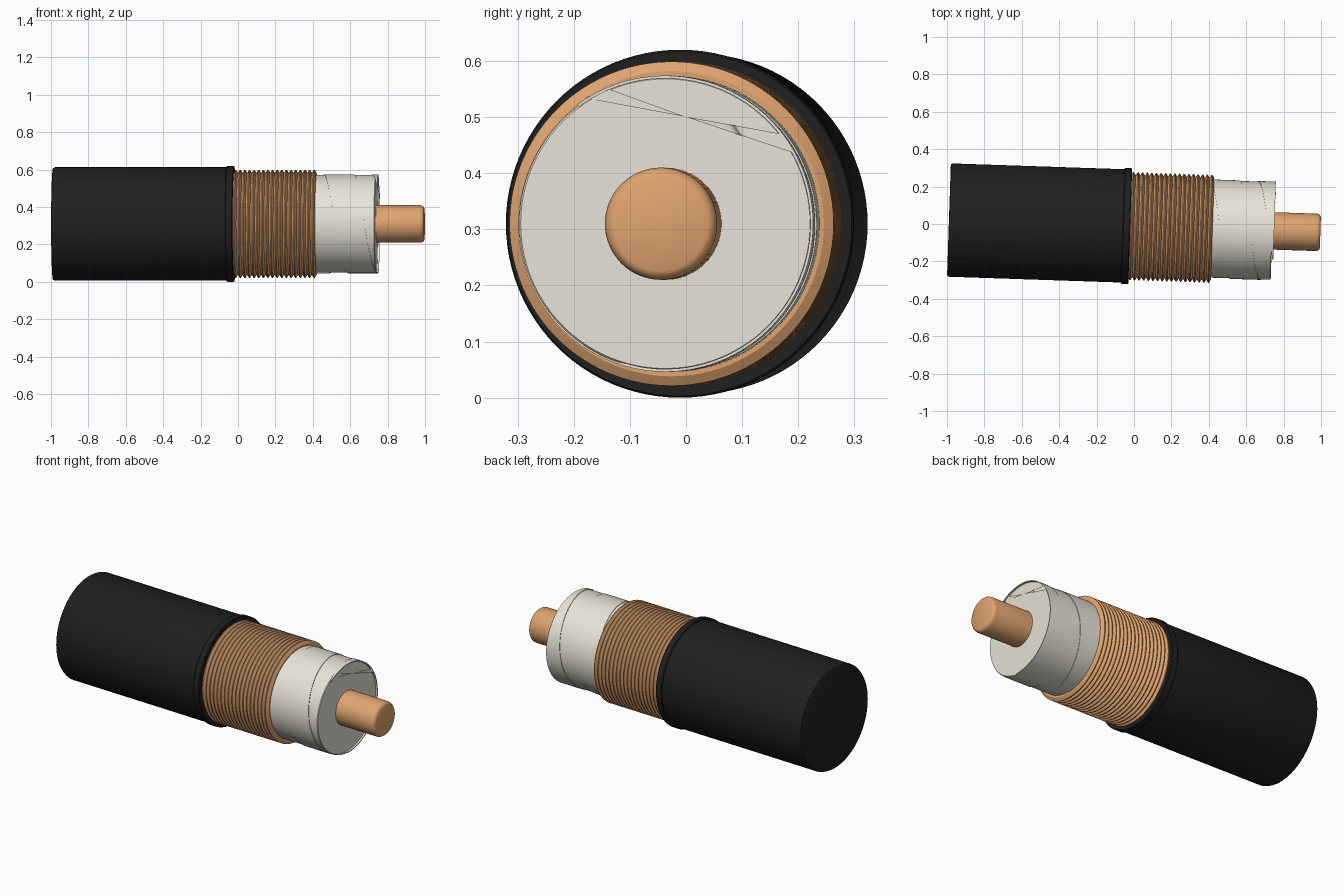
import bpy, bmesh, math
from mathutils import Matrix, Vector

if "Cube" in bpy.data.objects:
    bpy.data.objects.remove(bpy.data.objects["Cube"])

# Cable axis: runs along x, turned slightly about z
AXIS = Matrix.Translation((0, -0.012, 0.31)) @ Matrix.Rotation(math.radians(-1.92), 4, 'Z')


def material(name, rgb):
    m = bpy.data.materials.new(name)
    m.diffuse_color = (*rgb, 1)
    m.use_nodes = True
    m.node_tree.nodes["Principled BSDF"].inputs["Base Color"].default_value = m.diffuse_color
    return m


BLACK = material("black_rubber", (0.014, 0.014, 0.014))
COPPER = material("copper", (0.74, 0.37, 0.16))
CREAM = material("cream_plastic", (0.80, 0.77, 0.68))


def finish(name, bm, mat):
    bmesh.ops.recalc_face_normals(bm, faces=bm.faces)
    me = bpy.data.meshes.new(name)
    bm.to_mesh(me)
    bm.free()
    me.materials.append(mat)
    ob = bpy.data.objects.new(name, me)
    bpy.context.collection.objects.link(ob)
    ob.matrix_world = AXIS
    bpy.ops.object.select_all(action='DESELECT')
    ob.select_set(True)
    bpy.context.view_layer.objects.active = ob
    bpy.ops.object.shade_smooth_by_angle(angle=math.radians(30))
    return ob


def ring_point(x, r, a):
    return (x, -r * math.sin(a), r * math.cos(a))


def lathe(name, profile, mat, n=96):
    """Spin (x, radius) points about the cable axis and cap both ends."""
    bm = bmesh.new()
    rings = [[bm.verts.new(ring_point(x, r, 2 * math.pi * i / n)) for i in range(n)]
             for x, r in profile]
    for p, q in zip(rings, rings[1:]):
        for i in range(n):
            j = (i + 1) % n
            bm.faces.new((p[i], p[j], q[j], q[i]))
    bm.faces.new(rings[0])
    bm.faces.new(rings[-1])
    return finish(name, bm, mat)


# Outer jacket and the raised collar at its cut end
lathe("outer_jacket", [(-0.99, 0.295), (-0.988, 0.299), (-0.98, 0.303), (-0.03, 0.303)], BLACK)
lathe("jacket_collar", [(-0.06, 0.300), (-0.06, 0.307), (-0.056, 0.310), (-0.024, 0.310),
                        (-0.02, 0.307), (-0.02, 0.270)], BLACK)

# Ridged copper shield
ridges, x0, x1 = 18, -0.025, 0.42
step = (x1 - x0) / ridges
shield = [(x0, 0.272)]
for k in range(ridges):
    x = x0 + k * step
    shield += [(x + step * 0.4, 0.289), (x + step * 0.6, 0.289), (x + step, 0.272)]
lathe("copper_shield", shield + [(x1, 0.255)], COPPER)

# Insulating core
lathe("insulator", [(0.30, 0.261), (0.736, 0.261), (0.740, 0.258)], CREAM)

# Central conductor with a rounded tip
lathe("conductor", [(0.70, 0.100), (0.975, 0.100), (0.985, 0.098), (0.993, 0.092),
                    (0.997, 0.084)], COPPER, 64)

# Spiral tape around the insulator, trimmed at its end
PITCH, WIDTH, END, R0, R1 = 0.26, 0.16, 0.75, 0.259, 0.264
bm = bmesh.new()
prev = None
for i in range(133):
    a = math.radians(-540 + i * 4.4)
    left = 0.59 + PITCH * (a + math.pi) / (2 * math.pi)
    right = min(left + WIDTH, END)
    if right - left < 0.002:
        break
    cur = [bm.verts.new(ring_point(x, r, a))
           for x, r in ((left, R0), (left, R1), (right, R1), (right, R0))]
    if prev:
        for k in range(4):
            bm.faces.new((prev[k], prev[(k + 1) % 4], cur[(k + 1) % 4], cur[k]))
    else:
        bm.faces.new(cur)
    prev = cur
bm.faces.new(prev)
finish("spiral_tape", bm, CREAM)

# Loose twisted flap bridging the trimmed tape end
flap = [(0.742, -0.144, 0.224), (0.744, -0.100, 0.240), (0.752, 0.232, 0.125),
        (0.752, 0.208, 0.160)]
bm = bmesh.new()
v = [bm.verts.new(p) for p in flap]
mid = bm.verts.new(Vector((0.748, 0.035, 0.191)))
bm.faces.new((v[0], v[1], mid))
bm.faces.new((v[2], v[3], mid))
finish("tape_flap", bm, CREAM)
